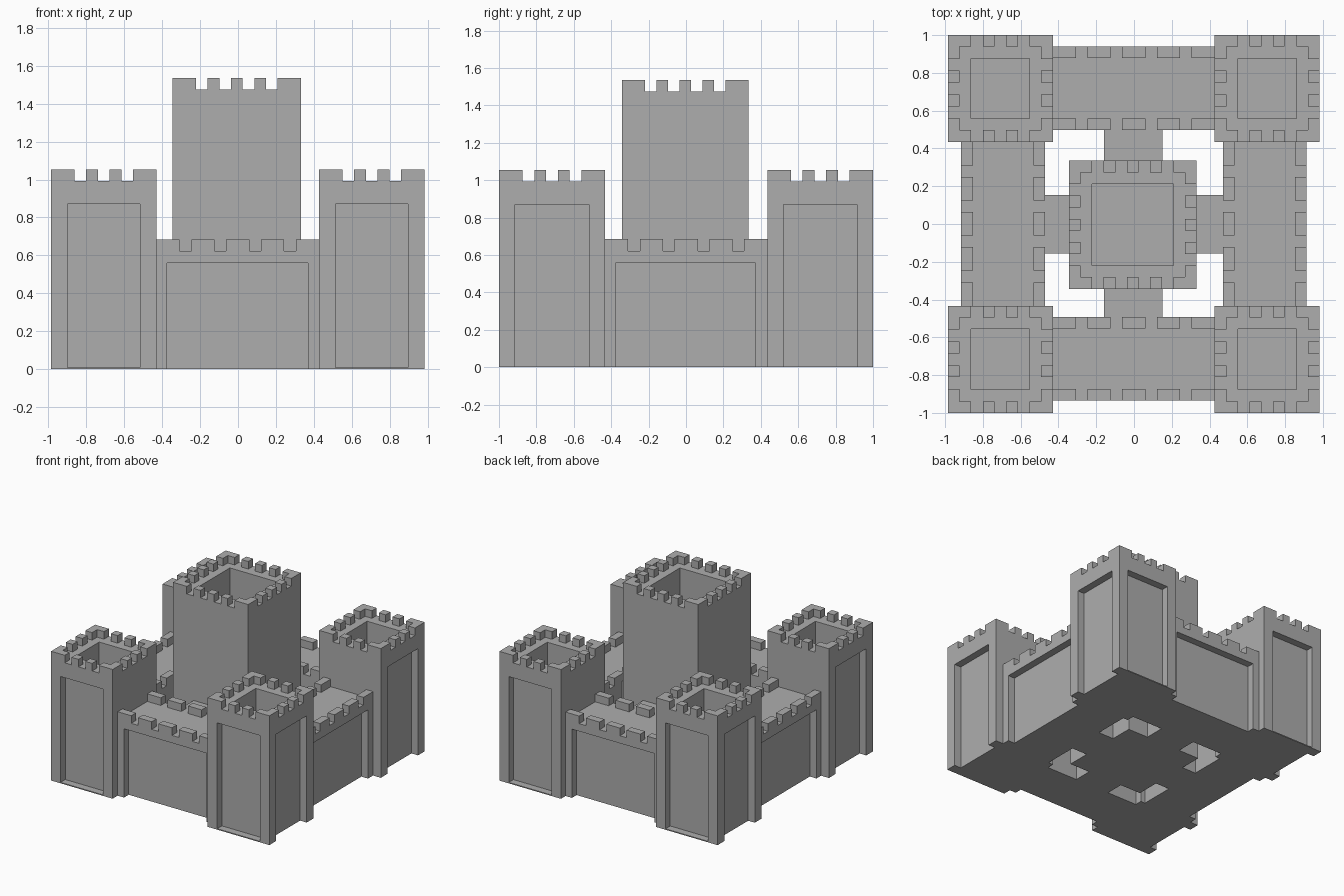
import bpy, bmesh
from mathutils import Vector

if "Cube" in bpy.data.objects:
    bpy.data.objects.remove(bpy.data.objects["Cube"])

U = 0.0615  # battlement block size

stone = bpy.data.materials.new("grey_stone")
stone.diffuse_color = (0.42, 0.42, 0.42, 1)
stone.use_nodes = True
stone.node_tree.nodes["Principled BSDF"].inputs["Base Color"].default_value = stone.diffuse_color


def make(name, boxes):
    """One mesh object from a list of (min, max) boxes."""
    bm = bmesh.new()
    for lo, hi in boxes:
        lo, hi = Vector(lo), Vector(hi)
        for v in bmesh.ops.create_cube(bm, size=1)["verts"]:
            v.co = Vector([(lo[i] + hi[i]) / 2 + v.co[i] * (hi[i] - lo[i]) for i in range(3)])
    me = bpy.data.meshes.new(name)
    bm.to_mesh(me)
    bm.free()
    me.materials.append(stone)
    ob = bpy.data.objects.new(name, me)
    bpy.context.collection.objects.link(ob)
    return ob


def carve(ob, cuts):
    """Subtract boxes from a block and keep the clean result."""
    cutter = make("cutter", cuts)
    mod = ob.modifiers.new("carve", "BOOLEAN")
    mod.operation, mod.solver, mod.object, mod.use_self = "DIFFERENCE", "EXACT", cutter, True
    deps = bpy.context.evaluated_depsgraph_get()
    me = bpy.data.meshes.new_from_object(ob.evaluated_get(deps))
    ob.modifiers.clear()
    ob.data = me
    bpy.data.objects.remove(cutter, do_unlink=True)


def spans(a, b, units, starts):
    """Gaps one unit wide, at the given unit positions between a and b."""
    s = (b - a) / units
    return [(a + k * s, a + (k + 1) * s) for k in starts]


def tower(name, x0, x1, y0, y1, top, units, floor, recess=None):
    """Square tower with crenellated rim, open shaft and optional side panels."""
    notch, high, e = top - U, top + 0.1, 0.05
    gaps = range(2, units - 2, 2)
    cuts = [((x0 + U, y0 + U, notch), (x1 - U, y1 - U, high)),
            ((x0 + 2 * U, y0 + 2 * U, floor), (x1 - 2 * U, y1 - 2 * U, high + e))]
    for a, b in spans(x0, x1, units, gaps):
        cuts += [((a, y0 - e, notch), (b, y0 + U + 0.01, high)),
                 ((a, y1 - U - 0.01, notch), (b, y1 + e, high))]
    for a, b in spans(y0, y1, units, gaps):
        cuts += [((x0 - e, a, notch), (x0 + U + 0.01, b, high)),
                 ((x1 - U - 0.01, a, notch), (x1 + e, b, high))]
    if recess:
        m = 0.086
        # panel facing front or back, above a thin sill
        ya, yb = (y0 - e, y0 + 0.06) if y0 < 0 else (y1 - 0.06, y1 + e)
        cuts.append(((x0 + m, ya, 0.008), (x1 - m, yb, recess)))
        # panel facing left or right
        xa, xb = (x0 - e, x0 + 0.06) if x0 < 0 else (x1 - 0.06, x1 + e)
        cuts.append(((xa, y0 + m, -e), (xb, y1 - m, recess)))
    carve(make(name, [((x0, y0, 0), (x1, y1, top))]), cuts)


def wall(name, axis, a0, a1, b0, b1):
    """Curtain wall along an axis, battlements on both edges, panel outside."""
    top, notch, high, e = 0.684, 0.622, 0.8, 0.05

    def box(a, b, z):
        lo, hi = (a[0], b[0], z[0]), (a[1], b[1], z[1])
        if axis == "y":
            lo, hi = (b[0], a[0], z[0]), (b[1], a[1], z[1])
        return lo, hi

    cuts = [box((a0 - e, a1 + e), (b0 + U, b1 - U), (notch, high))]
    for g in spans(a0, a1, 14, (2, 5, 8, 11)):
        cuts += [box(g, (b0 - e, b0 + U + 0.01), (notch, high)),
                 box(g, (b1 - U - 0.01, b1 + e), (notch, high))]
    outer = (b0 - e, b0 + 0.06) if b0 < 0 else (b1 - 0.06, b1 + e)
    cuts.append(box((-0.373, 0.37), outer, (-e, 0.56)))
    carve(make(name, [box((a0, a1), (b0, b1), (0, top))]), cuts)


# corner towers
sides_x = {"left": (-0.985, -0.43), "right": (0.427, 0.983)}
sides_y = {"front": (-1.0, -0.433), "back": (0.435, 1.0)}
for ny, ys in sides_y.items():
    for nx, xs in sides_x.items():
        tower(f"{ny}_{nx}_tower", *xs, *ys, 1.053, 9, 0.62, 0.87)

# curtain walls
wall("front_wall", "x", -0.43, 0.427, -0.935, -0.492)
wall("back_wall", "x", -0.43, 0.427, 0.498, 0.94)
wall("left_wall", "y", -0.433, 0.435, -0.915, -0.47)
wall("right_wall", "y", -0.433, 0.435, 0.47, 0.913)

# central keep
tower("keep", -0.345, 0.332, -0.343, 0.335, 1.535, 11, 0.62)

# bridges joining the keep to the walls
z = 0.622
make("front_bridge", [((-0.16, -0.492, 0), (0.15, -0.343, z))])
make("back_bridge", [((-0.16, 0.335, 0), (0.15, 0.498, z))])
make("left_bridge", [((-0.47, -0.155, 0), (-0.345, 0.153, z))])
make("right_bridge", [((0.332, -0.155, 0), (0.47, 0.153, z))])
